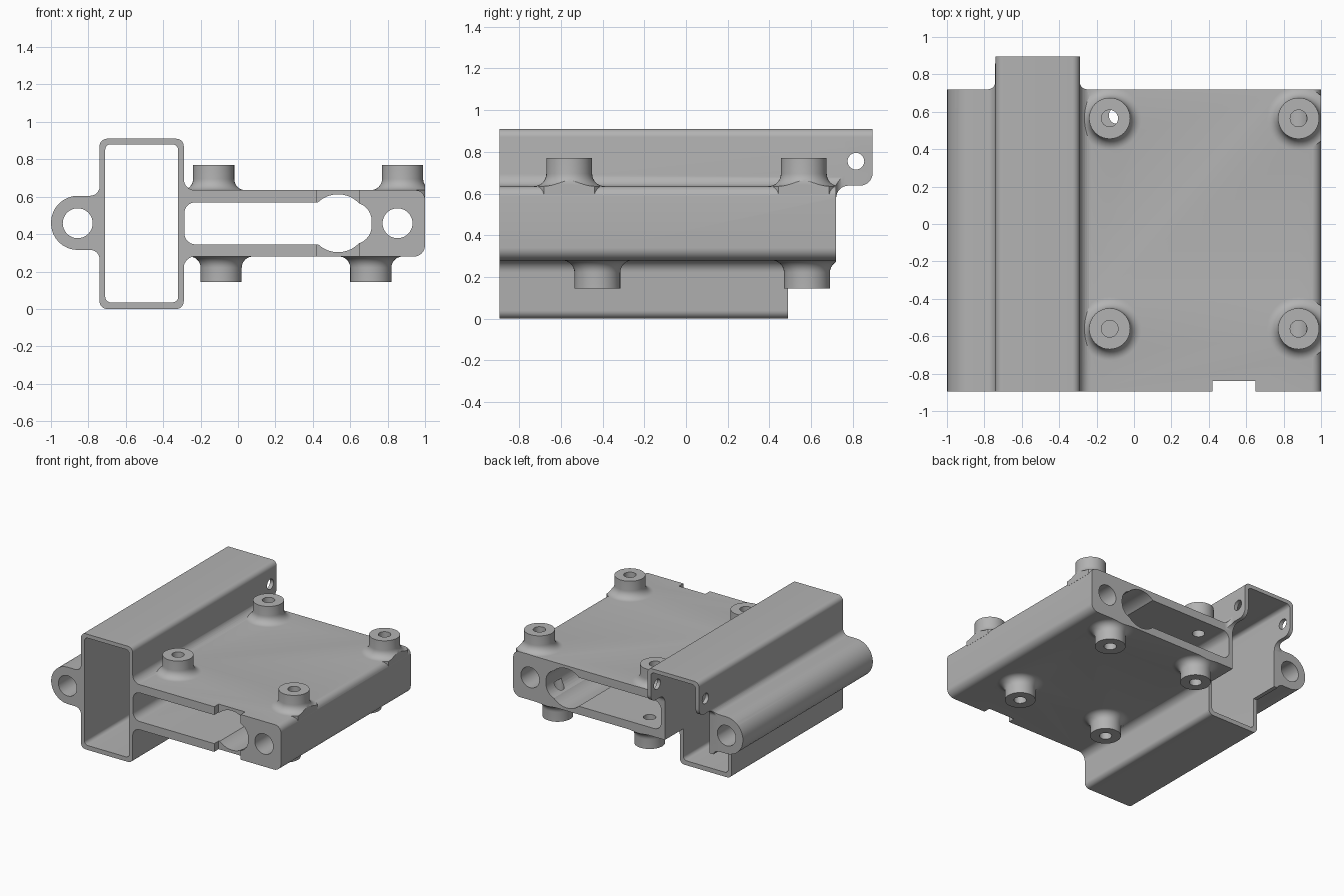
import bpy, bmesh, math
from mathutils import Vector

cube = bpy.data.objects.get("Cube")
if cube:
    bpy.data.objects.remove(cube)

grey = bpy.data.materials.new("plain grey")
grey.use_nodes = True
grey.diffuse_color = (0.45, 0.45, 0.45, 1)
grey.node_tree.nodes["Principled BSDF"].inputs["Base Color"].default_value = (0.45, 0.45, 0.45, 1)


def make(name, bm):
    bmesh.ops.recalc_face_normals(bm, faces=bm.faces)
    mesh = bpy.data.meshes.new(name)
    bm.to_mesh(mesh)
    bm.free()
    mesh.materials.append(grey)
    ob = bpy.data.objects.new(name, mesh)
    bpy.context.collection.objects.link(ob)
    return ob


def rounded(corners, steps=8):
    """Round each (u, v, radius) corner of an outline."""
    out = []
    for i, (u, v, r) in enumerate(corners):
        c = Vector((u, v))
        if r == 0:
            out.append(c)
            continue
        a = (Vector(corners[i - 1][:2]) - c).normalized()
        b = (Vector(corners[(i + 1) % len(corners)][:2]) - c).normalized()
        half = a.angle(b) / 2
        centre = c + (a + b).normalized() * (r / math.sin(half))
        start = c + a * (r / math.tan(half)) - centre
        end = c + b * (r / math.tan(half)) - centre
        sweep = math.pi - 2 * half
        for k in range(steps + 1):
            t = k / steps
            out.append(centre + (start * math.sin((1 - t) * sweep)
                                 + end * math.sin(t * sweep)) / math.sin(sweep))
    return out


def prism(name, outline, axis, lo, hi):
    """Extrude a flat outline along one axis."""
    def place(p, d):
        co = list(p)
        co.insert(axis, d)
        return co
    bm = bmesh.new()
    face = bm.faces.new([bm.verts.new(place(p, lo)) for p in outline])
    new = bmesh.ops.extrude_face_region(bm, geom=[face])["geom"]
    shift = Vector(place((0, 0), hi - lo))
    bmesh.ops.translate(bm, vec=shift, verts=[g for g in new if isinstance(g, bmesh.types.BMVert)])
    return make(name, bm)


def circle(u, v, r, n=40):
    return [(u + r * math.cos(math.tau * i / n), v + r * math.sin(math.tau * i / n)) for i in range(n)]


def boss(x, y, base, top):
    """Round mounting post with a flared foot sunk into the plate."""
    up = 1 if top > base else -1
    r, f = 0.11, 0.06
    ring = [(r, top)]
    for k in range(9):
        a = math.pi / 2 * k / 8
        ring.append((r + f - f * math.cos(a), base + up * (f - f * math.sin(a))))
    ring.append((r + f, base - up * 0.04))
    bm = bmesh.new()
    n = 40
    loops = [[bm.verts.new((px, py, z)) for px, py in circle(x, y, rad, n)] for rad, z in ring]
    for a, b in zip(loops, loops[1:]):
        for i in range(n):
            j = (i + 1) % n
            bm.faces.new((a[i], a[j], b[j], b[i]))
    bm.faces.new(loops[0])
    bm.faces.new(loops[-1])
    return make("mounting_post", bm)


def combine(body, other, operation):
    mod = body.modifiers.new("combine", "BOOLEAN")
    mod.operation, mod.solver, mod.object = operation, "EXACT", other
    bpy.context.view_layer.objects.active = body
    bpy.ops.object.modifier_apply(modifier=mod.name)
    bpy.data.objects.remove(other)


# Main cross-section: tall tube, flat plate and round side ear
body = prism("bracket_body", rounded([
    (-.74, 0, .04), (-.29, 0, .04), (-.29, .28, .06), (1, .28, .06), (1, .635, .05),
    (-.29, .635, .06), (-.29, .91, .04), (-.74, .91, .04), (-.74, .605, .05),
    (-1, .605, .144), (-1, .315, .144), (-.74, .315, .05)]), 1, -.895, .895)

# Stepped rear end seen from the side
combine(body, prism("side_limit", rounded([
    (-1, -.1, 0), (.49, -.1, 0), (.49, .28, 0), (.72, .28, 0), (.72, .638, .06),
    (.895, .638, .06), (.895, 1, 0), (-1, 1, 0)]), 0, -1.2, 1.2), "INTERSECT")

# Mounting posts above and below the plate
tops = [(x, y) for x in (-.13, .88) for y in (-.56, .565)]
bottoms = [(x, y) for x in (-.09, .71) for y in (-.425, .58)]
for x, y in tops:
    combine(body, boss(x, y, .635, .77), "UNION")
for x, y in bottoms:
    combine(body, boss(x, y, .28, .145), "UNION")

# Plan outline: only the tube reaches past the plate
combine(body, prism("plan_limit", rounded([
    (-1.1, -1, 0), (1, -1, 0), (1, .72, 0), (-.29, .72, .04), (-.29, 1, 0),
    (-.742, 1, 0), (-.742, .72, .04), (-1.1, .72, 0)]), 2, -.1, 1.1), "INTERSECT")

# Tube bore, plate slot, round channel and lengthwise holes
cuts = [
    prism("tube_bore", rounded([(-.71, .035, .03), (-.32, .035, .03),
                                (-.32, .88, .03), (-.71, .88, .03)]), 1, -1, 1),
    prism("plate_slot", rounded([(-.287, .345, .06), (.715, .345, .1),
                                 (.715, .57, .1), (-.287, .57, .06)]), 1, -1, 1),
    prism("round_channel", circle(.535, .458, .155), 1, -1, 1),
    prism("plate_hole", circle(.853, .458, .08), 1, -1, 1),
    prism("ear_hole", circle(-.857, .458, .08), 1, -1, 1),
    prism("pin_hole", circle(.815, .755, .04), 0, -1, 0),
    prism("front_notch", [(.42, -1), (.65, -1), (.65, -.84), (.42, -.84)], 2, .1, .8),
]
# Screw holes in the posts
cuts += [prism("top_screw_hole", circle(x, y, .045, 24), 2, .5, 1) for x, y in tops]
cuts += [prism("bottom_screw_hole", circle(x, y, .045, 24), 2, 0, .42) for x, y in bottoms]
for cutter in cuts:
    combine(body, cutter, "DIFFERENCE")

bpy.ops.object.select_all(action="DESELECT")
body.select_set(True)
bpy.context.view_layer.objects.active = body
bpy.ops.object.shade_smooth_by_angle(angle=math.radians(30))
